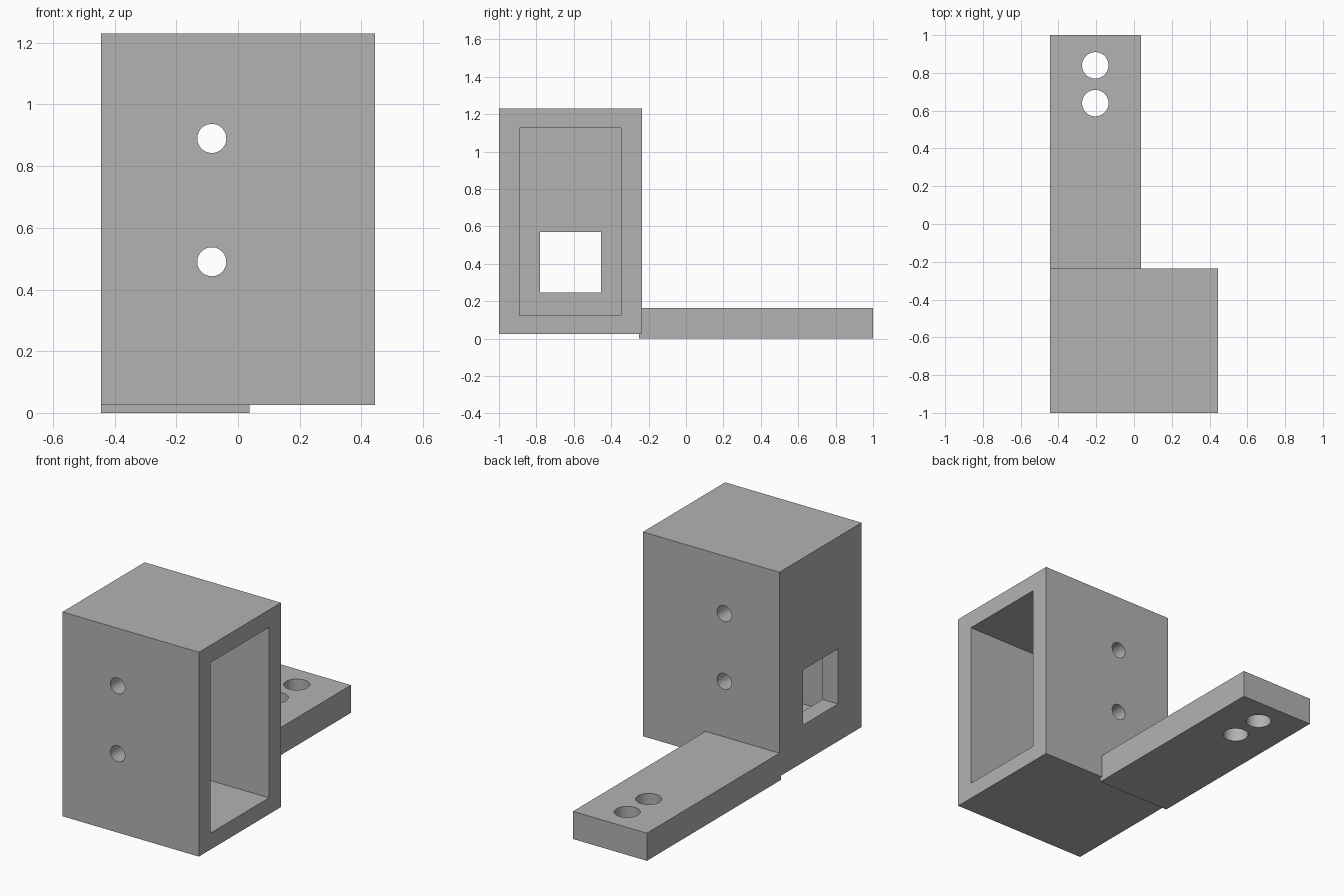
import bpy

cube = bpy.data.objects.get("Cube")
if cube:
    bpy.data.objects.remove(cube, do_unlink=True)

grey = bpy.data.materials.new("plain_grey")
grey.use_nodes = True
colour = (0.45, 0.45, 0.45, 1)
grey.diffuse_color = colour
grey.node_tree.nodes["Principled BSDF"].inputs["Base Color"].default_value = colour


def box(name, low, high):
    """Box between two opposite corners."""
    bpy.ops.mesh.primitive_cube_add(size=1)
    ob = bpy.context.object
    ob.name = name
    ob.location = [(a + b) / 2 for a, b in zip(low, high)]
    ob.scale = [b - a for a, b in zip(low, high)]
    bpy.ops.object.transform_apply(location=True, rotation=True, scale=True)
    ob.data.materials.append(grey)
    return ob


def drill(name, centre, radius, depth, rotation=(0, 0, 0)):
    """Round cutter, upright unless rotated."""
    bpy.ops.mesh.primitive_cylinder_add(vertices=48, radius=radius, depth=depth,
                                        location=centre, rotation=rotation)
    ob = bpy.context.object
    ob.name = name
    ob.data.materials.append(grey)
    return ob


def cut(target, cutters):
    """Subtract each cutter, then remove it."""
    bpy.ops.object.select_all(action='DESELECT')
    target.select_set(True)
    bpy.context.view_layer.objects.active = target
    for cutter in cutters:
        mod = target.modifiers.new("cut", 'BOOLEAN')
        mod.operation = 'DIFFERENCE'
        mod.solver = 'EXACT'
        mod.object = cutter
        bpy.ops.object.modifier_apply(modifier=mod.name)
        bpy.data.objects.remove(cutter, do_unlink=True)
    bpy.ops.object.shade_smooth_by_angle()


# Housing: hollow, open on the left side, square window in the right wall
housing = box("housing", (-0.445, -1, 0.025), (0.445, -0.235, 1.23))
cut(housing, [
    box("cavity_cutter", (-0.345, -0.89, 0.122), (0.6, -0.347, 1.127)),
    box("window_cutter", (-0.6, -0.78, 0.245), (-0.3, -0.455, 0.57)),
] + [
    drill("bolt_cutter", (-0.085, -0.62, z), 0.047, 1.2, (1.5708, 0, 0))
    for z in (0.49, 0.89)
])

# Mounting arm: flat bar with two upright holes near its end
arm = box("mounting_arm", (-0.445, -0.25, 0), (0.037, 1, 0.163))
cut(arm, [drill("arm_hole_cutter", (-0.205, y, 0.08), 0.07, 0.5)
          for y in (0.64, 0.84)])
